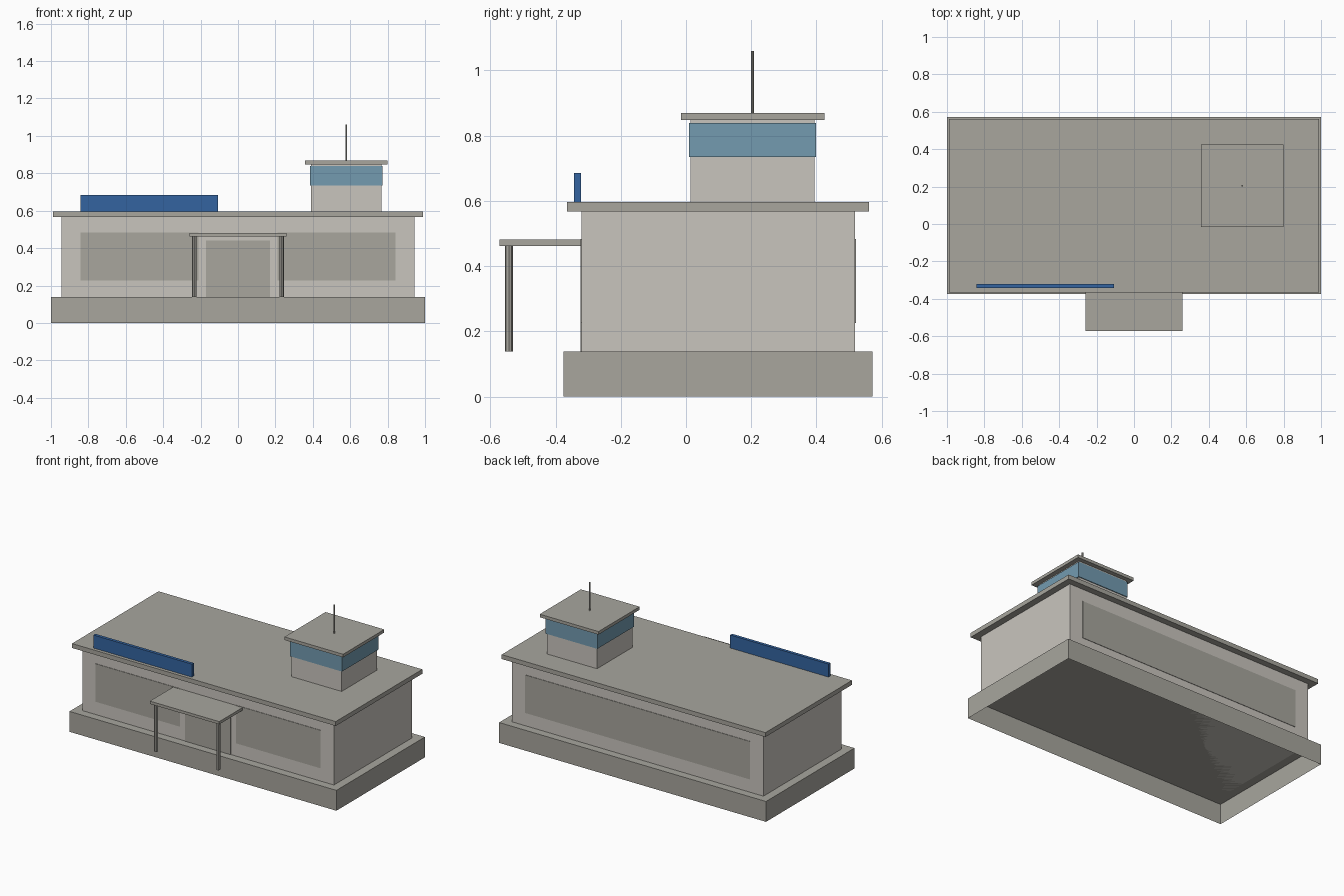
import bpy
import bmesh
from mathutils import Matrix, Vector

if "Cube" in bpy.data.objects:
    bpy.data.objects.remove(bpy.data.objects["Cube"], do_unlink=True)


def make_material(name, hex_code):
    """Flat material from an sRGB hex colour, stored as linear values."""
    srgb = [int(hex_code[i:i + 2], 16) / 255 for i in (0, 2, 4)]
    color = [c / 12.92 if c < 0.04 else ((c + 0.055) / 1.055) ** 2.4 for c in srgb] + [1]
    mat = bpy.data.materials.new(name)
    mat.use_nodes = True
    mat.diffuse_color = color
    mat.node_tree.nodes["Principled BSDF"].inputs["Base Color"].default_value = color
    return mat


wall = make_material("pale wall", "c9c5be")
stone = make_material("grey stone", "a8a69e")
glass = make_material("blue glass", "739bb0")
blue = make_material("sign blue", "3464a0")


def finish(name, bm, mat):
    mesh = bpy.data.meshes.new(name)
    bm.to_mesh(mesh)
    bm.free()
    mesh.materials.append(mat)
    obj = bpy.data.objects.new(name, mesh)
    bpy.context.collection.objects.link(obj)
    return obj


def box(name, x, y, z, mat, open_bottom=False):
    """Box between (low, high) limits on each axis."""
    low, high = (Vector(p) for p in zip(x, y, z))
    bm = bmesh.new()
    bmesh.ops.create_cube(bm, size=1, matrix=Matrix.Translation((low + high) / 2)
                          @ Matrix.Diagonal((*(high - low), 1)))
    if open_bottom:
        under = [f for f in bm.faces if f.normal.z < -0.5]
        bmesh.ops.delete(bm, geom=under, context='FACES')
    return finish(name, bm, mat)


def rod(name, x, y, z, radius, mat):
    """Upright eight-sided rod."""
    bm = bmesh.new()
    bmesh.ops.create_cone(bm, cap_ends=True, segments=8, radius1=radius, radius2=radius,
                          depth=z[1] - z[0],
                          matrix=Matrix.Translation((x, y, (z[0] + z[1]) / 2)))
    return finish(name, bm, mat)


# Main building
base_top, roof_low, roof_top = 0.138, 0.567, 0.597
front, back = -0.32, 0.518
box("base", (-1, 1), (-0.375, 0.572), (0, base_top), stone, open_bottom=True)
box("main_walls", (-0.943, 0.943), (front, back), (base_top, roof_low), wall)
box("main_roof", (-0.988, 0.988), (-0.365, 0.561), (roof_low, roof_top), stone)

# Window and door plates
plate = 0.003
front_y, back_y = (front - plate, front), (back, back + plate)
window_z = (0.226, 0.483)
box("front_window_right", (-0.843, -0.21), front_y, window_z, stone)
box("front_window_left", (0.21, 0.843), front_y, window_z, stone)
box("back_window", (-0.843, 0.843), back_y, window_z, stone)
box("front_door", (-0.17, 0.17), front_y, (base_top, 0.44), stone)

# Entrance canopy on two posts
canopy_low = 0.462
box("canopy", (-0.26, 0.26), (-0.572, front), (canopy_low, 0.481), stone)
for side, x in (("right", -0.233), ("left", 0.233)):
    rod("canopy_post_" + side, x, -0.543, (base_top, canopy_low), 0.012, stone)

# Rooftop sign board
box("sign_board", (-0.843, -0.106), (-0.343, -0.322), (roof_top, 0.685), blue)

# Tower with glazed band, roof slab and antenna
tower_x, tower_y = 0.579, 0.204


def tower_box(name, half_size, z, mat):
    half_x, half_y = half_size
    box(name, (tower_x - half_x, tower_x + half_x),
        (tower_y - half_y, tower_y + half_y), z, mat)


tower_box("tower_walls", (0.188, 0.19), (roof_top, 0.848), wall)
tower_box("tower_glass", (0.194, 0.195), (0.735, 0.838), glass)
tower_box("tower_roof", (0.22, 0.22), (0.848, 0.869), stone)
rod("antenna", tower_x, tower_y, (0.869, 1.06), 0.005, stone)
